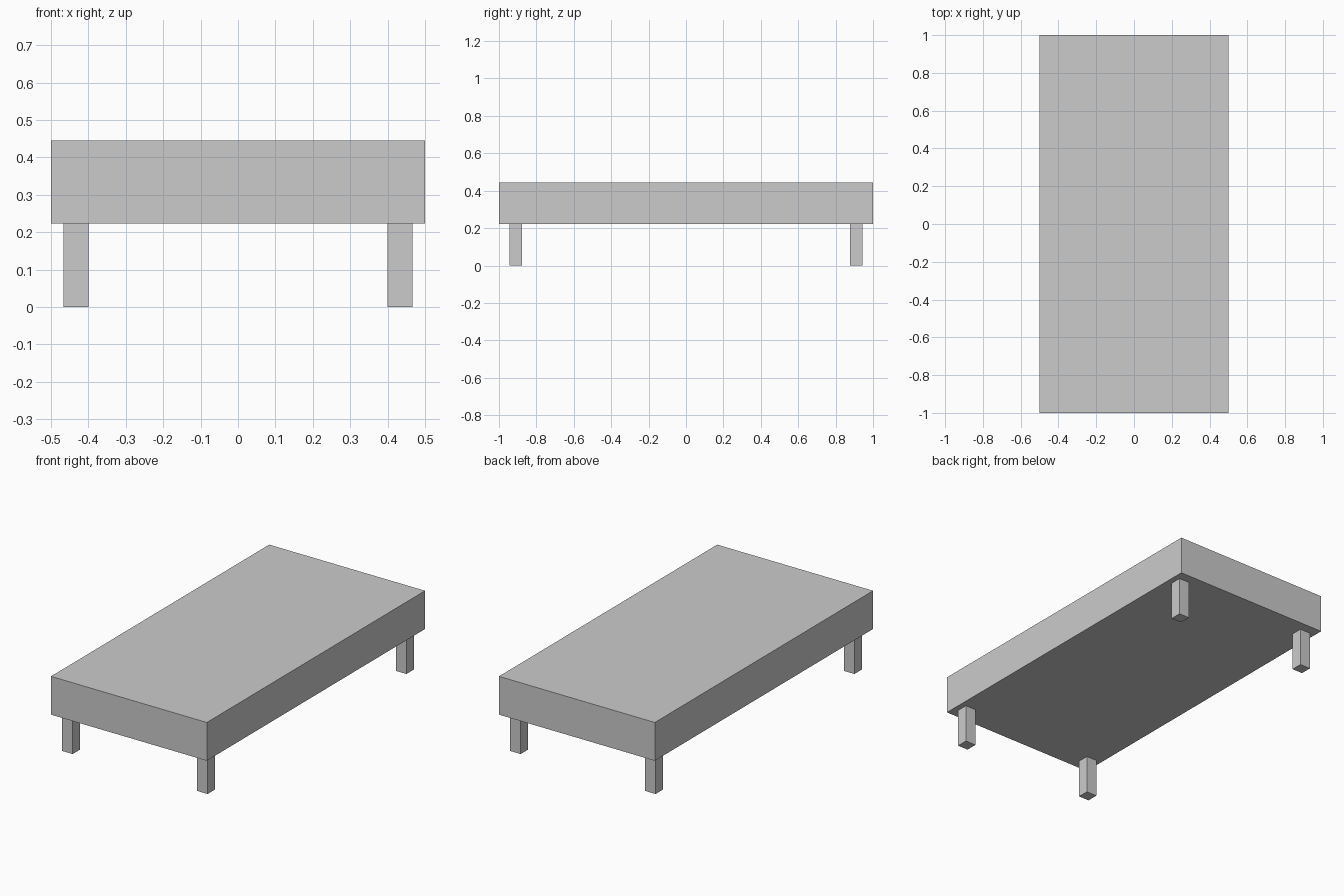
import bpy

if "Cube" in bpy.data.objects:
    bpy.data.objects.remove(bpy.data.objects["Cube"])


def box(name, lo, hi):
    """Axis-aligned box between two corners."""
    centre = [(a + b) / 2 for a, b in zip(lo, hi)]
    bpy.ops.mesh.primitive_cube_add(size=1, location=centre)
    ob = bpy.context.object
    ob.name = name
    ob.scale = [b - a for a, b in zip(lo, hi)]
    bpy.ops.object.transform_apply(location=False, rotation=False, scale=True)
    return ob


UNDERSIDE, TOP = 0.223, 0.445
LEG = 0.067  # leg thickness

# Thick rectangular top
box("slab", (-0.5, -1, UNDERSIDE), (0.5, 1, TOP))

# Four square legs set in from the corners
for side, sx in (("left", -1), ("right", 1)):
    for end, sy in (("front", -1), ("back", 1)):
        x, y = sx * 0.433, sy * 0.911
        box(f"{end}_{side}_leg",
            (x - LEG / 2, y - LEG / 2, 0),
            (x + LEG / 2, y + LEG / 2, UNDERSIDE))
